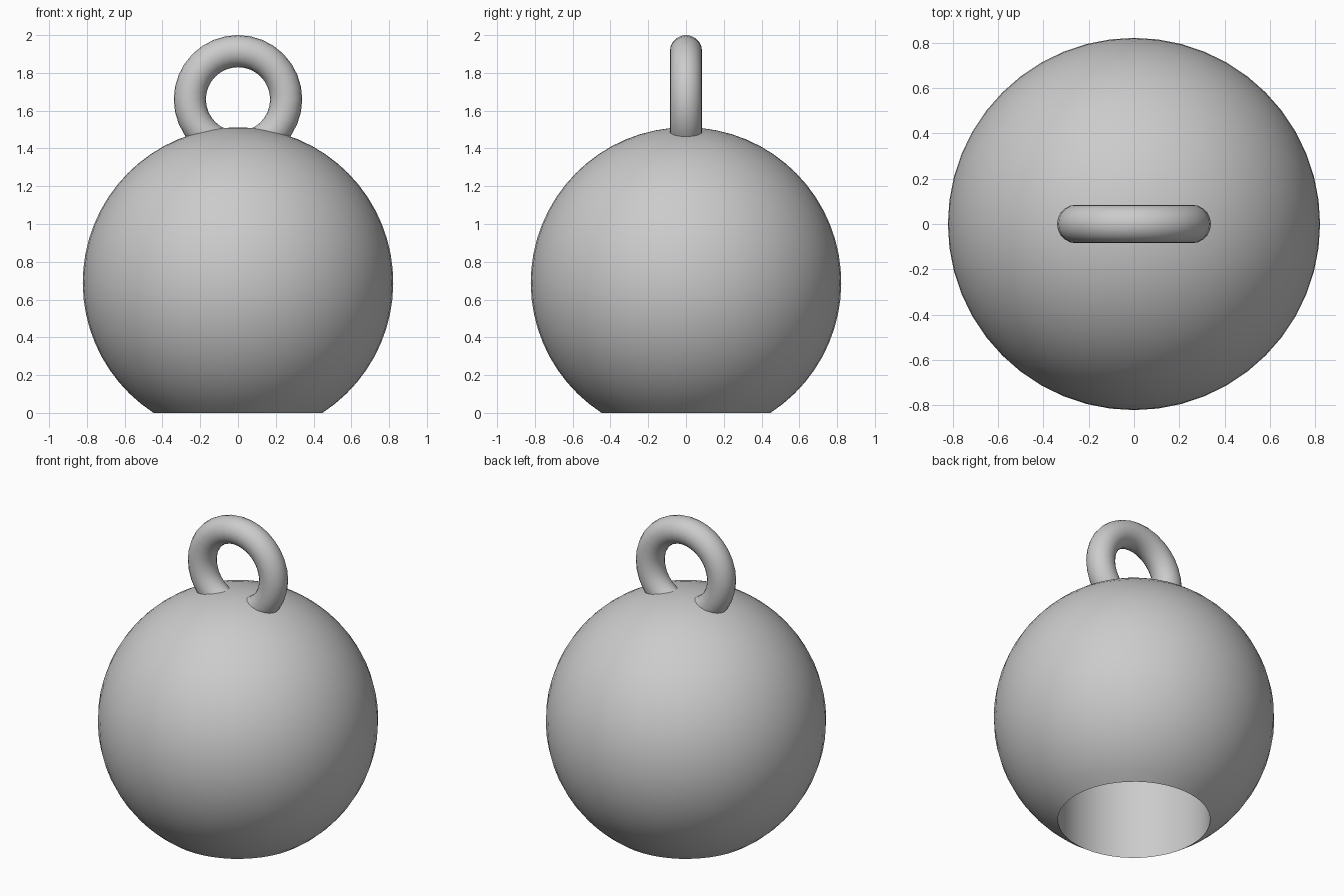
import bpy, bmesh, math
from mathutils import Vector

cube = bpy.data.objects.get("Cube")
if cube:
    bpy.data.objects.remove(cube, do_unlink=True)

RADIUS, CENTRE_Z = 0.822, 0.69      # ball
HOLE_DEPTH = 0.7                    # round socket in the base
RING_MAJOR, RING_MINOR = 0.255, 0.085
RING_Z = 2.0 - RING_MAJOR - RING_MINOR

grey = bpy.data.materials.new("plain_grey")
grey.use_nodes = True
colour = (0.6, 0.6, 0.6, 1.0)
grey.diffuse_color = colour
grey.node_tree.nodes["Principled BSDF"].inputs["Base Color"].default_value = colour


def finish(obj, angle):
    obj.data.materials.append(grey)
    bpy.ops.object.select_all(action='DESELECT')
    obj.select_set(True)
    bpy.context.view_layer.objects.active = obj
    bpy.ops.object.shade_smooth_by_angle(angle=math.radians(angle))


# Ball with a flat-cut base and a socket: one profile turned around z
rim = math.sqrt(RADIUS ** 2 - CENTRE_Z ** 2)
start = math.atan2(-CENTRE_Z, rim)
steps = 26
profile = [(0, HOLE_DEPTH), (rim, HOLE_DEPTH)]
for i in range(steps + 1):
    a = start + (math.pi / 2 - start) * i / steps
    profile.append((RADIUS * math.cos(a), CENTRE_Z + RADIUS * math.sin(a)))

bm = bmesh.new()
verts = [bm.verts.new((x, 0, z)) for x, z in profile]
edges = [bm.edges.new(pair) for pair in zip(verts, verts[1:])]
bmesh.ops.spin(bm, geom=verts + edges, cent=(0, 0, 0), axis=(0, 0, 1),
               angle=math.tau, steps=48, use_duplicate=False)
bmesh.ops.remove_doubles(bm, verts=bm.verts[:], dist=0.0005)
bmesh.ops.recalc_face_normals(bm, faces=bm.faces[:])
mesh = bpy.data.meshes.new("ball_body")
bm.to_mesh(mesh)
bm.free()
ball = bpy.data.objects.new("ball_body", mesh)
bpy.context.collection.objects.link(ball)
finish(ball, 30)

# Upright hanging ring, sunk into the top of the ball
bpy.ops.mesh.primitive_torus_add(major_radius=RING_MAJOR, minor_radius=RING_MINOR,
                                 major_segments=32, minor_segments=20,
                                 location=Vector((0, 0, RING_Z)),
                                 rotation=(math.pi / 2, 0, 0))
ring = bpy.context.object
ring.name = "hanging_ring"
finish(ring, 40)
